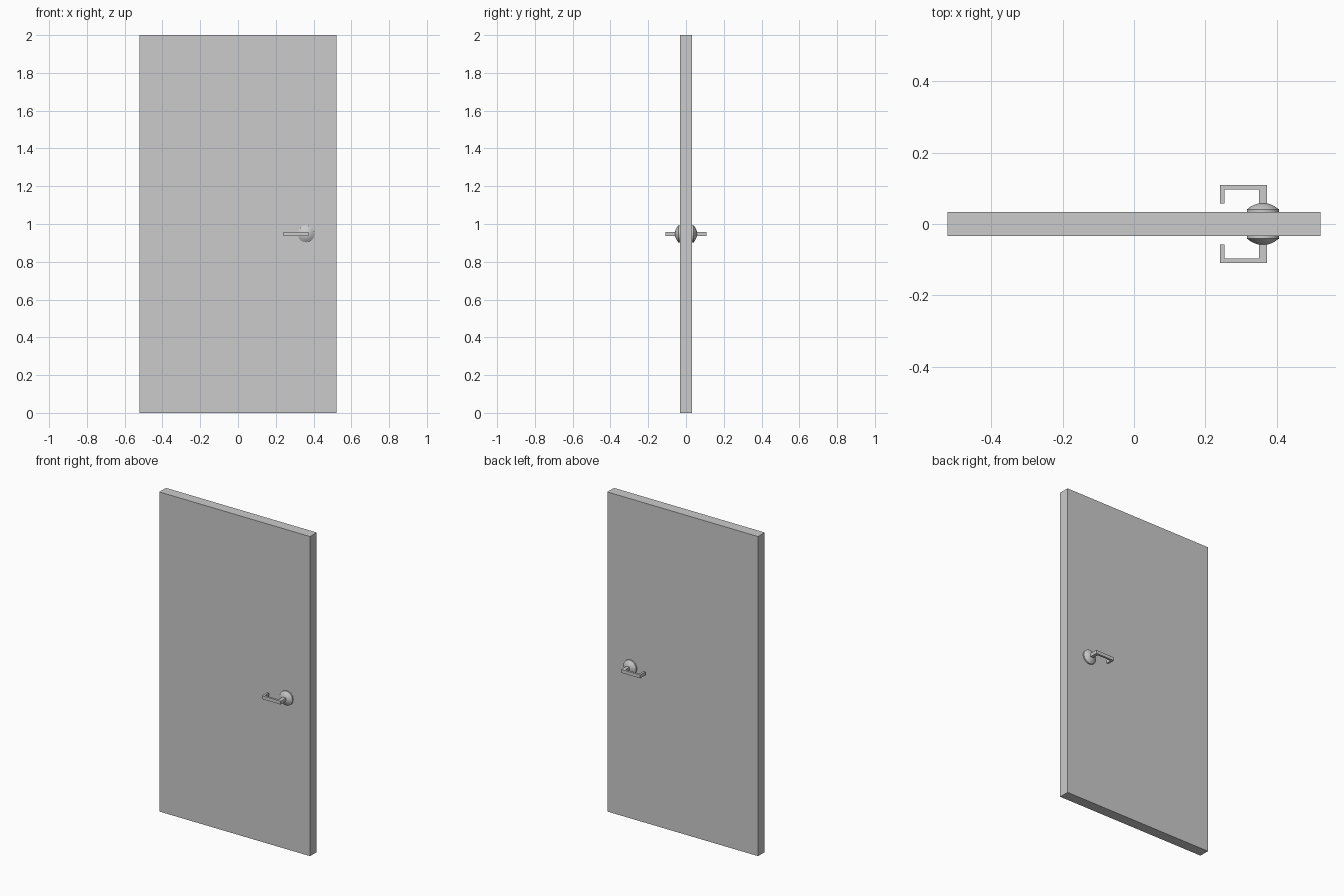
import bpy, bmesh, math
from mathutils import Matrix, Vector

if "Cube" in bpy.data.objects:
    bpy.data.objects.remove(bpy.data.objects["Cube"])

HX, HZ = 0.361, 0.948   # handle axis


def finish(name, bm):
    bmesh.ops.recalc_face_normals(bm, faces=bm.faces)
    me = bpy.data.meshes.new(name)
    bm.to_mesh(me)
    bm.free()
    ob = bpy.data.objects.new(name, me)
    bpy.context.collection.objects.link(ob)
    return ob


# Door slab
bm = bmesh.new()
bmesh.ops.create_cube(bm, size=1)
bmesh.ops.transform(bm, verts=bm.verts, matrix=Matrix.Translation((0, 0, 1)) @ Matrix.Diagonal((1.044, 0.066, 2, 1)))
finish("door_slab", bm)


def rosette(side, s):
    # Round domed plate, lathed around the handle axis
    profile = [(0, 0.033), (0.045, 0.033), (0.045, 0.041), (0.034, 0.0485),
               (0.023, 0.0545), (0.012, 0.0575), (0, 0.0575)]
    bm = bmesh.new()
    vs = [bm.verts.new((HX + r, s * y, HZ)) for r, y in profile]
    es = [bm.edges.new(p) for p in zip(vs, vs[1:])]
    bmesh.ops.spin(bm, geom=vs + es, cent=(HX, 0, HZ), axis=(0, 1, 0),
                   angle=math.tau, steps=32)
    bmesh.ops.remove_doubles(bm, verts=bm.verts, dist=1e-5)
    ob = finish(side + "_rosette", bm)
    bpy.ops.object.select_all(action='DESELECT')
    ob.select_set(True)
    bpy.context.view_layer.objects.active = ob
    bpy.ops.object.shade_smooth_by_angle(angle=math.radians(30))


def lever(side, s):
    # Hooked lever: flat outline in plan, extruded upward
    outline = [(0.372, 0.05), (0.372, 0.109), (0.241, 0.109), (0.241, 0.058),
               (0.254, 0.058), (0.254, 0.096), (0.350, 0.096), (0.350, 0.05)]
    bm = bmesh.new()
    f = bm.faces.new([bm.verts.new((x, s * y, HZ - 0.0105)) for x, y in outline])
    out = bmesh.ops.extrude_face_region(bm, geom=[f])
    top = [v for v in out["geom"] if isinstance(v, bmesh.types.BMVert)]
    bmesh.ops.translate(bm, verts=top, vec=Vector((0, 0, 0.021)))
    finish(side + "_lever", bm)


for side, s in (("front", -1), ("back", 1)):
    rosette(side, s)
    lever(side, s)
